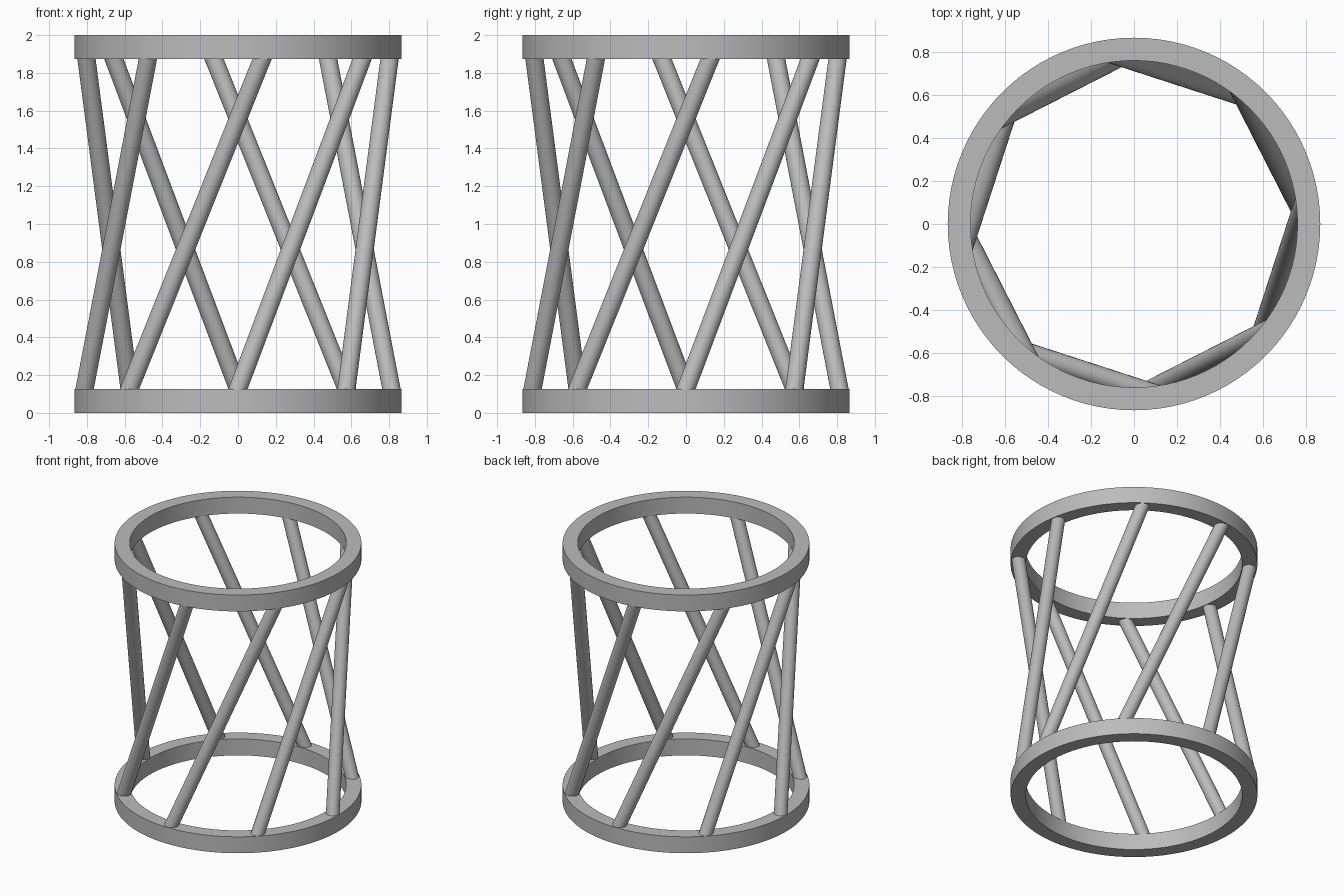
import bpy, bmesh, math
from mathutils import Vector

cube = bpy.data.objects.get("Cube")
if cube:
    bpy.data.objects.remove(cube)

OUTER, INNER, RING_H, TOP = 0.866, 0.76, 0.127, 2.0
ROD_PATH, ROD_R, RODS, TWIST = 0.812, 0.048, 8, math.radians(54)
EMBED = 0.03  # how far each rod sinks into a ring

grey = bpy.data.materials.new("light grey")
grey.use_nodes = True
colour = (0.5, 0.5, 0.5, 1)
grey.diffuse_color = colour
grey.node_tree.nodes["Principled BSDF"].inputs["Base Color"].default_value = colour


def finish(bm, name):
    bmesh.ops.recalc_face_normals(bm, faces=bm.faces)
    mesh = bpy.data.meshes.new(name)
    bm.to_mesh(mesh)
    bm.free()
    mesh.materials.append(grey)
    obj = bpy.data.objects.new(name, mesh)
    bpy.context.collection.objects.link(obj)
    bpy.ops.object.select_all(action="DESELECT")
    obj.select_set(True)
    bpy.context.view_layer.objects.active = obj
    bpy.ops.object.shade_smooth_by_angle(angle=math.radians(35))
    return obj


def ring(name, z):
    """Flat hoop: a rectangular section spun around the z axis."""
    bm = bmesh.new()
    section = [(INNER, z), (OUTER, z), (OUTER, z + RING_H), (INNER, z + RING_H)]
    verts = [bm.verts.new((r, 0, h)) for r, h in section]
    edges = [bm.edges.new((verts[i - 1], verts[i])) for i in range(4)]
    bmesh.ops.spin(bm, geom=verts + edges, cent=(0, 0, 0), axis=(0, 0, 1),
                   angle=math.tau, steps=96, use_merge=True)
    bmesh.ops.remove_doubles(bm, verts=bm.verts, dist=0.0001)
    finish(bm, name)


def on_circle(angle, z):
    return Vector((ROD_PATH * math.cos(angle), ROD_PATH * math.sin(angle), z))


def rod(name, angle):
    """Straight round bar leaning from one ring to the other."""
    low, high = on_circle(angle, RING_H), on_circle(angle + TWIST, TOP - RING_H)
    axis = (high - low).normalized()
    bm = bmesh.new()
    bmesh.ops.create_cone(bm, cap_ends=True, segments=32, radius1=ROD_R,
                          radius2=ROD_R, depth=(high - low).length + 2 * EMBED)
    obj = finish(bm, name)
    obj.location = (low + high) / 2
    obj.rotation_euler = axis.to_track_quat("Z", "Y").to_euler()


# Two hoops joined by a twisted cage of rods
ring("bottom_ring", 0)
ring("top_ring", TOP - RING_H)
for i in range(RODS):
    rod(f"rod_{i + 1}", i * math.tau / RODS)
